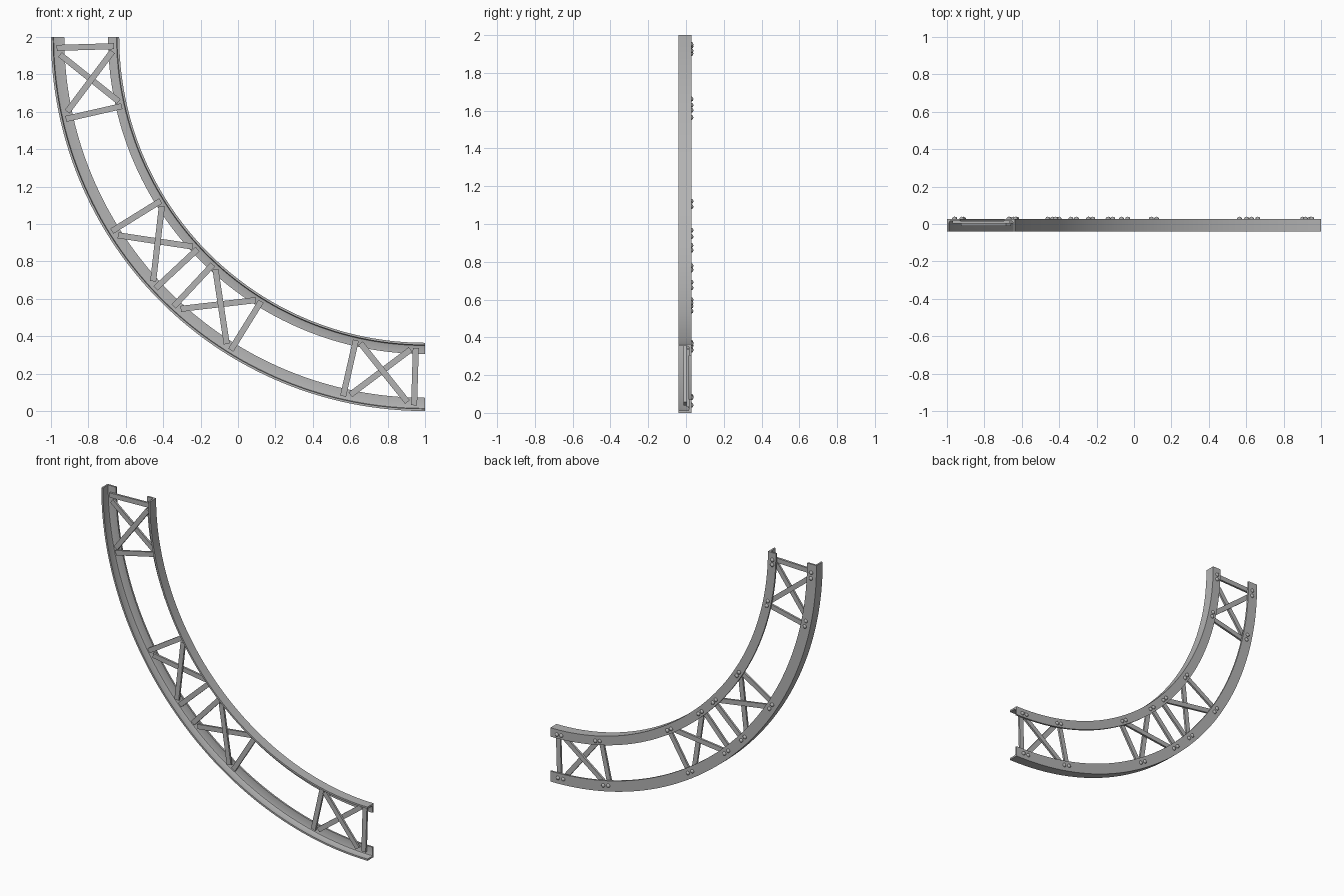
import bpy, bmesh, math
from mathutils import Vector, Matrix

if "Cube" in bpy.data.objects:
    bpy.data.objects.remove(bpy.data.objects["Cube"])

CX, CZ = 1.0, 2.0          # arc centre
BACK, PLATE, FRONT = 0.028, 0.016, -0.039

# Dark painted steel
steel = bpy.data.materials.new("dark_steel")
steel.diffuse_color = (0.45, 0.45, 0.45, 1)
steel.use_nodes = True
steel.node_tree.nodes["Principled BSDF"].inputs["Base Color"].default_value = steel.diffuse_color


def polar(r, deg, y=0.0):
    a = math.radians(deg)
    return Vector((CX - r * math.cos(a), y, CZ - r * math.sin(a)))


def finish(bm, name, smooth=None):
    bmesh.ops.recalc_face_normals(bm, faces=bm.faces)
    me = bpy.data.meshes.new(name)
    bm.to_mesh(me)
    bm.free()
    me.materials.append(steel)
    ob = bpy.data.objects.new(name, me)
    bpy.context.collection.objects.link(ob)
    if smooth:
        bpy.ops.object.select_all(action='DESELECT')
        ob.select_set(True)
        bpy.context.view_layer.objects.active = ob
        bpy.ops.object.shade_smooth_by_angle(angle=math.radians(smooth))
    return ob


def chord(name, r_edge, r_lip, t=0.012, steps=64):
    """Sweep an L-shaped (radius, y) section through a quarter circle."""
    s = 1 if r_lip > r_edge else -1
    f = r_edge + s * t
    section = [(r_edge, FRONT), (f, FRONT), (f, PLATE - 0.008),
               (f + s * 0.0025, PLATE - 0.0025), (f + s * 0.008, PLATE),
               (r_lip, PLATE), (r_lip, BACK), (r_edge, BACK)]
    bm = bmesh.new()
    rings = [[bm.verts.new(polar(r, 90 * i / steps, y)) for r, y in section]
             for i in range(steps + 1)]
    n = len(section)
    for a, b in zip(rings, rings[1:]):
        for j in range(n):
            bm.faces.new((a[j], a[(j + 1) % n], b[(j + 1) % n], b[j]))
    bm.faces.new(rings[0])
    bm.faces.new(rings[-1])
    return finish(bm, name, 30)


def bar(name, p, q, y, width=0.032, thick=0.014, over=0.015):
    """Flat bar between two points, centred at depth y."""
    d = q - p
    x = d.normalized()
    yy = Vector((0, 1, 0))
    rot = Matrix((x, yy, x.cross(yy))).transposed().to_4x4()
    mid = (p + q) / 2
    mid.y = y
    bm = bmesh.new()
    bmesh.ops.create_cube(bm, size=1, matrix=Matrix.Translation(mid) @ rot @
                          Matrix.Diagonal((d.length + 2 * over, thick, width, 1)))
    return finish(bm, name)


def rivets(name, points):
    """Domed rivet heads on the back of the chords."""
    bm = bmesh.new()
    for p in points:
        m = Matrix.Translation((p.x, BACK, p.z)) @ Matrix.Rotation(math.pi / 2, 4, 'X') \
            @ Matrix.Diagonal((0.013, 0.013, 0.011, 1))
        bmesh.ops.create_uvsphere(bm, u_segments=16, v_segments=8, radius=1, matrix=m)
    return finish(bm, name, 40)


# Curved angle-section chords
chord("outer_chord", 2.0, 1.929)
chord("inner_chord", 1.635, 1.695)

# Four braced panels: two rungs and a pair of crossed diagonals each
RO, RI, INSET, RIVET_INSET = 1.955, 1.678, 1.35, 1.15
L1, L2 = PLATE - 0.007, PLATE - 0.021
panels = [(1.7, 12.85), (31.8, 43.0), (47.0, 58.2), (77.15, 88.3)]
for i, (a, b) in enumerate(panels, 1):
    for k, ang in enumerate((a, b), 1):
        bar(f"rung_{i}_{k}", polar(RO, ang), polar(RI, ang), L1)
    for k, (s, e, y) in enumerate(((a + INSET, b - INSET, L1),
                                   (b - INSET, a + INSET, L2)), 1):
        bar(f"diagonal_{i}_{k}", polar(RO - 0.012, s), polar(RI + 0.005, e), y)
    rivets(f"rivets_{i}", [polar(r, ang) for r in (1.961, 1.669)
                           for ang in (a, a + RIVET_INSET, b - RIVET_INSET, b)])
